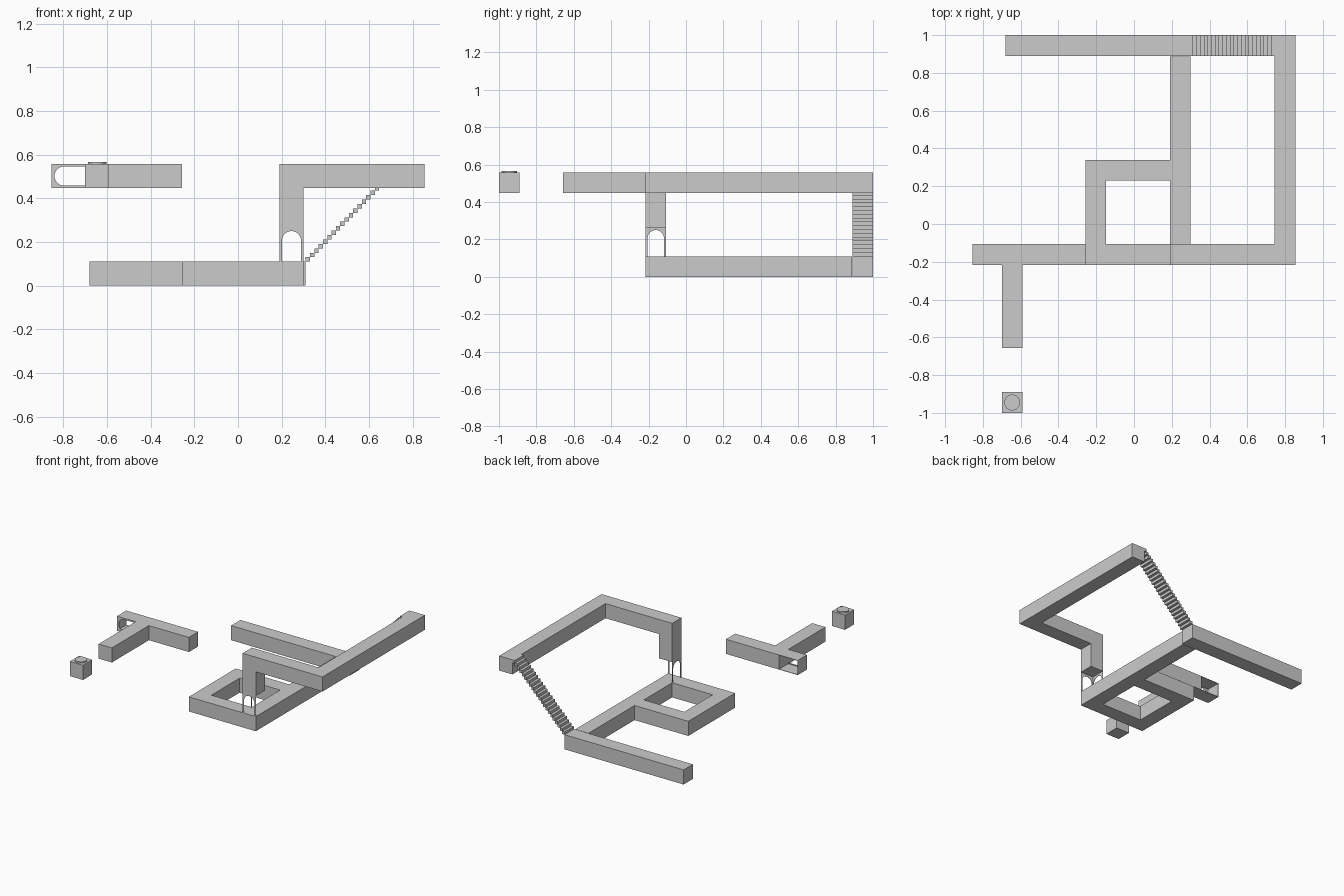
import bpy, bmesh, math
from mathutils import Vector

if "Cube" in bpy.data.objects:
    bpy.data.objects.remove(bpy.data.objects["Cube"])

W = 0.11                      # beam width
LOW, HIGH = (0.0, 0.11), (0.447, 0.557)


def finish(bm, name):
    bmesh.ops.recalc_face_normals(bm, faces=bm.faces)
    me = bpy.data.meshes.new(name)
    bm.to_mesh(me)
    bm.free()
    ob = bpy.data.objects.new(name, me)
    bpy.context.collection.objects.link(ob)
    return ob


def prism(name, pts, z):
    """Extrude a flat xy outline between two heights."""
    bm = bmesh.new()
    f = bm.faces.new([bm.verts.new((x, y, z[0])) for x, y in pts])
    g = bmesh.ops.extrude_face_region(bm, geom=[f])
    top = [v for v in g["geom"] if isinstance(v, bmesh.types.BMVert)]
    bmesh.ops.translate(bm, verts=top, vec=(0, 0, z[1] - z[0]))
    return finish(bm, name)


def box(name, x, y, z):
    return prism(name, [(x[0], y[0]), (x[1], y[0]), (x[1], y[1]), (x[0], y[1])], z)


def arch_panel(name, origin, u, v, inward, height=0.155, t=0.003):
    """Thin panel with an arched doorway open at its base."""
    o, u, v, n = map(Vector, (origin, u, v, inward))
    m = 0.011
    r = W / 2 - m
    spring = height - 0.015 - r
    pts = [(0, 0), (0, height), (W, height), (W, 0), (W - m, 0)]
    pts += [(W / 2 + r * math.cos(a), spring + r * math.sin(a))
            for a in [math.pi * i / 16 for i in range(17)]]
    pts += [(m, 0)]
    bm = bmesh.new()
    f = bm.faces.new([bm.verts.new(o + u * a + v * b) for a, b in pts])
    g = bmesh.ops.extrude_face_region(bm, geom=[f])
    bmesh.ops.translate(bm, vec=n * t,
                        verts=[e for e in g["geom"] if isinstance(e, bmesh.types.BMVert)])
    return finish(bm, name)


Y0, Y1 = -0.217, -0.107       # front row of beams

# Lower walkway: back beam, long beam and square loop
box("lower_back_beam", (-0.68, 0.31), (0.89, 1.0), LOW)
box("lower_long_beam", (0.19, 0.30), (Y0, 0.887), LOW)
prism("lower_loop", [(0.19, Y0), (-0.257, Y0), (-0.257, 0.34), (0.19, 0.34),
                     (0.19, 0.23), (-0.147, 0.23), (-0.147, Y1), (0.19, Y1)], LOW)

# Upper walkway, L shaped
prism("upper_walkway", [(0.19, Y0), (0.855, Y0), (0.855, 1.0), (0.745, 1.0),
                        (0.745, Y1), (0.19, Y1)], HIGH)

# Pillar standing on two arched panels
box("pillar", (0.19, 0.30), (Y0, Y1), (0.265, HIGH[0]))
arch_panel("pillar_arch_front", (0.19, Y0, 0.11), (1, 0, 0), (0, 0, 1), (0, 1, 0))
arch_panel("pillar_arch_side", (0.19, Y0, 0.11), (0, 1, 0), (0, 0, 1), (1, 0, 0))

# Stairs as a chain of small treads
N = 22
dx, dz = (0.745 - 0.31) / N, (HIGH[1] - LOW[1]) / N
for i in range(N):
    x, z = 0.31 + i * dx, LOW[1] + i * dz
    box(f"stair_{i + 1}", (x, x + dx), (0.89, 1.0), (z, z + dz))

# Detached T-shaped walkway with an arched hollow end
prism("t_walkway", [(-0.70, Y0), (-0.70, -0.657), (-0.59, -0.657), (-0.59, Y0),
                    (-0.257, Y0), (-0.257, Y1), (-0.70, Y1)], HIGH)
arch_panel("end_arch", (-0.70, Y0, HIGH[0]), (0, 0, 1), (-1, 0, 0), (0, 1, 0))
t = 0.003
box("end_top", (-0.855, -0.70), (Y0, Y1), (HIGH[1] - t, HIGH[1]))
box("end_bottom", (-0.855, -0.70), (Y0, Y1), (HIGH[0], HIGH[0] + t))
box("end_cap", (-0.855, -0.855 + t), (Y0, Y1), HIGH)

# Goal block with a round button
box("goal_block", (-0.70, -0.59), (-1.0, -0.89), HIGH)
bpy.ops.mesh.primitive_cylinder_add(vertices=32, radius=0.042, depth=0.012,
                                    location=(-0.645, -0.945, HIGH[1] + 0.004))
bpy.context.object.name = "goal_button"
bpy.ops.object.shade_smooth_by_angle()
